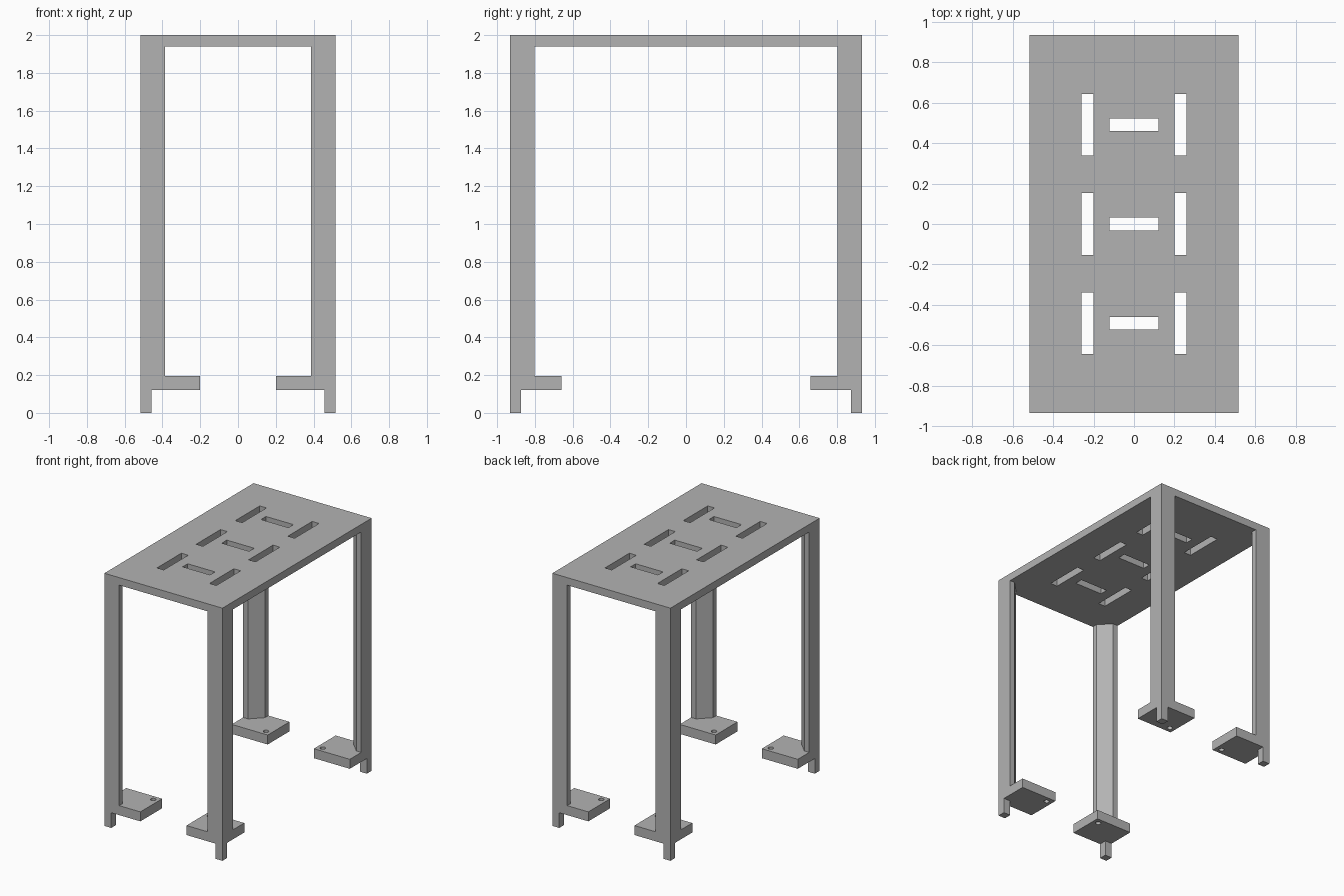
import bpy
import bmesh
from math import cos, sin, tau

if "Cube" in bpy.data.objects:
    bpy.data.objects.remove(bpy.data.objects["Cube"], do_unlink=True)

grey = bpy.data.materials.new("plain grey")
grey.use_nodes = True
colour = (0.45, 0.45, 0.45, 1)
grey.diffuse_color = colour
grey.node_tree.nodes["Principled BSDF"].inputs["Base Color"].default_value = colour

HX, HY, TOP = 0.517, 0.933, 2.0
UNDERSIDE, FOOT_TOP, FOOT_BOTTOM = 1.94, 0.195, 0.12


def prisms(name, outlines, z0, z1):
    """One object of upright prisms, each extruded from a flat outline."""
    bm = bmesh.new()
    for outline in outlines:
        face = bm.faces.new([bm.verts.new((x, y, z0)) for x, y in outline])
        new = bmesh.ops.extrude_face_region(bm, geom=[face])["geom"]
        verts = [v for v in new if isinstance(v, bmesh.types.BMVert)]
        bmesh.ops.translate(bm, verts=verts, vec=(0, 0, z1 - z0))
    bmesh.ops.recalc_face_normals(bm, faces=bm.faces)
    mesh = bpy.data.meshes.new(name)
    bm.to_mesh(mesh)
    bm.free()
    mesh.materials.append(grey)
    obj = bpy.data.objects.new(name, mesh)
    bpy.context.collection.objects.link(obj)
    return obj


def rect(x0, x1, y0, y1):
    return [(x0, y0), (x1, y0), (x1, y1), (x0, y1)]


def slot(x, y, w, d):
    return rect(x - w / 2, x + w / 2, y - d / 2, y + d / 2)


def cut(obj, cutter):
    """Subtract the cutter, bake the result and drop the cutter."""
    cutter.hide_render = True
    mod = obj.modifiers.new("cut", 'BOOLEAN')
    mod.operation, mod.solver, mod.object = 'DIFFERENCE', 'EXACT', cutter
    graph = bpy.context.evaluated_depsgraph_get()
    mesh = bpy.data.meshes.new_from_object(obj.evaluated_get(graph))
    obj.modifiers.clear()
    obj.data = mesh
    bpy.data.objects.remove(cutter, do_unlink=True)


# Table top with three groups of slots
table_top = prisms("table_top", [rect(-HX, HX, -HY, HY)], UNDERSIDE, TOP)
slots = []
for y in (-0.49, 0, 0.49):
    slots += [slot(-0.23, y, 0.06, 0.305), slot(0.23, y, 0.06, 0.305),
              slot(0, y, 0.24, 0.063)]
cut(table_top, prisms("slot_cutter", slots, UNDERSIDE - 0.1, TOP + 0.1))

# Corner supports, outlines measured inward from the outer corner
LEG, EDGE, PEG = 0.13, 0.043, 0.06
leg_outline = [(0, 0), (LEG, 0), (LEG, EDGE), (EDGE, LEG), (0, LEG)]
FOOT_X, FOOT_Y, INSET, RADIUS = 0.315, 0.273, 0.046, 0.02
hole_outline = [(FOOT_X - INSET + RADIUS * cos(tau * i / 24),
                 FOOT_Y - INSET + RADIUS * sin(tau * i / 24)) for i in range(24)]

for sy, end in ((-1, "front"), (1, "back")):
    for sx, side in ((-1, "right"), (1, "left")):
        def corner(outline):
            return [(sx * (HX - x), sy * (HY - y)) for x, y in outline]

        tag = f"{end}_{side}"
        # Leg with a chamfered inner corner
        prisms(f"{tag}_leg", [corner(leg_outline)], FOOT_TOP, UNDERSIDE)
        # Foot plate with a screw hole
        foot = prisms(f"{tag}_foot", [corner(rect(0, FOOT_X, 0, FOOT_Y))],
                      FOOT_BOTTOM, FOOT_TOP)
        cut(foot, prisms("hole_cutter", [corner(hole_outline)],
                         FOOT_BOTTOM - 0.1, FOOT_TOP + 0.1))
        # Square peg below the foot
        prisms(f"{tag}_peg", [corner(rect(0, PEG, 0, PEG))], 0, FOOT_BOTTOM)
